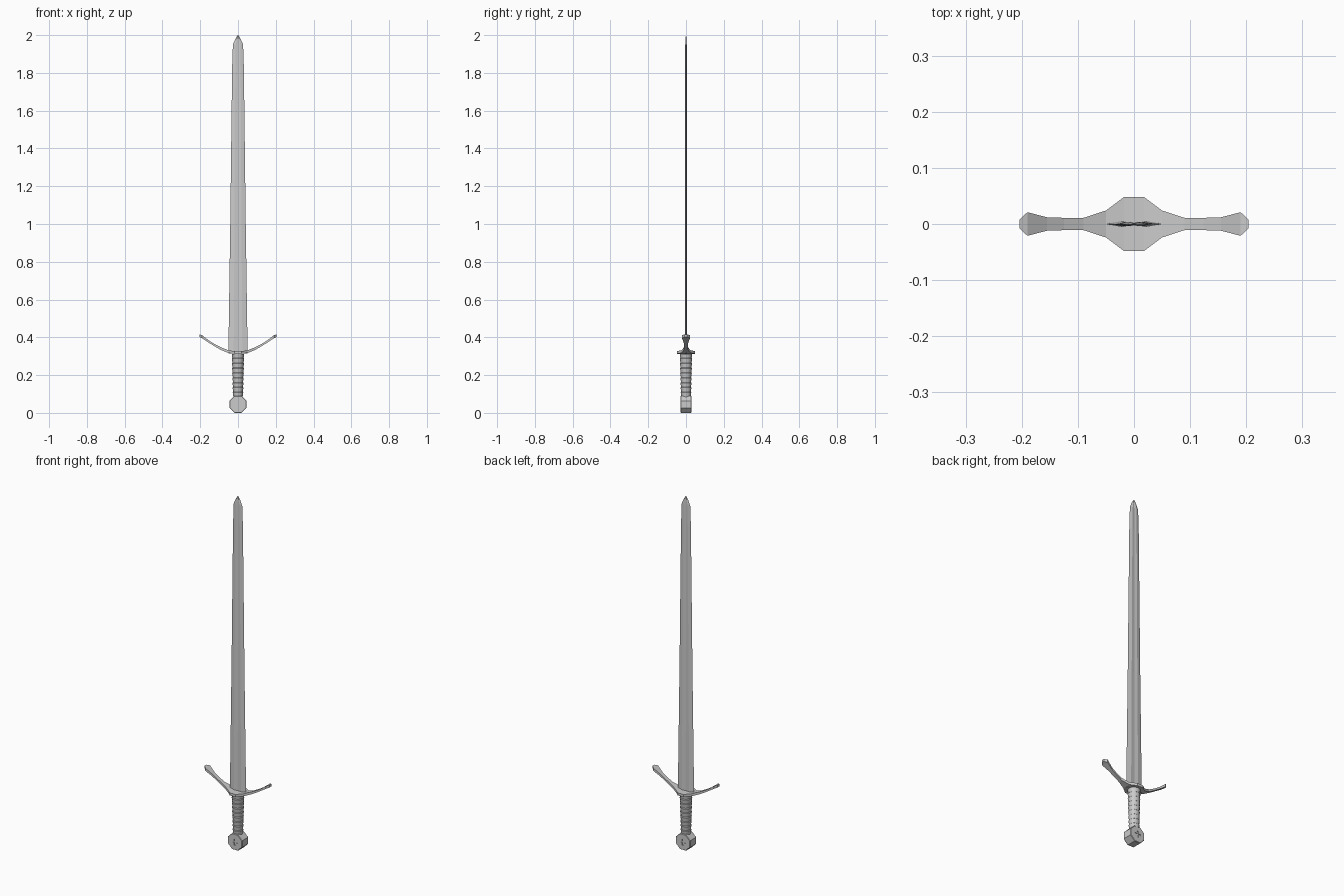
import bpy, bmesh
from math import sin, cos, pi

if "Cube" in bpy.data.objects:
    bpy.data.objects.remove(bpy.data.objects["Cube"])


def loft(name, rings, smooth=False):
    """Skin a list of equally sized closed rings and cap both ends."""
    bm = bmesh.new()
    loops = [[bm.verts.new(p) for p in ring] for ring in rings]
    n = len(loops[0])
    for a, b in zip(loops, loops[1:]):
        for i in range(n):
            bm.faces.new((a[i], a[(i + 1) % n], b[(i + 1) % n], b[i]))
    bm.faces.new(loops[0][::-1])
    bm.faces.new(loops[-1])
    bmesh.ops.recalc_face_normals(bm, faces=bm.faces[:])
    mesh = bpy.data.meshes.new(name)
    bm.to_mesh(mesh)
    bm.free()
    ob = bpy.data.objects.new(name, mesh)
    bpy.context.collection.objects.link(ob)
    if smooth:
        bpy.context.view_layer.objects.active = ob
        ob.select_set(True)
        bpy.ops.object.shade_smooth_by_angle(angle=0.6)
        ob.select_set(False)
    return ob


# blade: thin section with a shallow central groove, tapering to a point
def blade_ring(z, w, t):
    top = [(-w, 0, z), (-w * .45, -t, z), (0, -t * .5, z), (w * .45, -t, z)]
    return top + [(-x, -y, z) for x, y, z in top]


loft("blade", [blade_ring(*s) for s in (
    (.315, .051, .005), (1.0, .041, .004), (1.83, .031, .004),
    (1.95, .027, .004), (1.98, .014, .003), (2.0, .001, .0005))])

# guard: flat strip curving up to flared ends, wide plate in the middle
half = [(.018, .048, .320, .007), (.05, .024, .324, .007), (.09, .011, .340, .007),
        (.125, .011, .359, .006), (.155, .012, .378, .006),
        (.190, .021, .403, .008), (.204, .008, .409, .007)]
stations = [(-x, y, z, t) for x, y, z, t in reversed(half)] + half
loft("guard", [[(x, -y, z - t), (x, y, z - t), (x, y, z + t), (x, -y, z + t)]
               for x, y, z, t in stations])

# grip: stacked bands, each flaring outward to a small ledge
profile = []
bands, z0, z1 = 9, .085, .316
for i in range(bands):
    for f, extra in ((0, -.001), (.88, .002)):
        k = (i + f) / bands
        profile.append((z0 + (z1 - z0) * k, .0255 + .006 * k + extra))
loft("grip", [[(r * cos(a * pi / 6), r * sin(a * pi / 6), z) for a in range(12)]
              for z, r in profile], smooth=True)

# pommel: octagonal wheel facing front and back
R, ZC, D = .045 / cos(pi / 8), .049, .029
octagon = [(R * cos((i + .5) * pi / 4), R * sin((i + .5) * pi / 4)) for i in range(8)]
pommel = loft("pommel", [[(x * s, y, ZC + z * s) for x, z in octagon]
                         for y, s in ((-D, .95), (-D + .003, 1), (D - .003, 1), (D, .95))])
for v in pommel.data.vertices:
    v.co.z -= .004

# engraved cross on both pommel faces
a, b = .018, .004
plus = [(a, -b), (a, b), (b, b), (b, a), (-b, a), (-b, b),
        (-a, b), (-a, -b), (-b, -b), (-b, -a), (b, -a), (b, -b)]
for side in (-1, 1):
    cutter = loft("cross_cutter", [[(x, side * y, ZC - .004 + z) for x, z in plus]
                                   for y in (D - .003, D + .01)])
    cutter.hide_render = True
    cutter.hide_set(True)
    mod = pommel.modifiers.new("engrave", 'BOOLEAN')
    mod.operation = 'DIFFERENCE'
    mod.object = cutter
